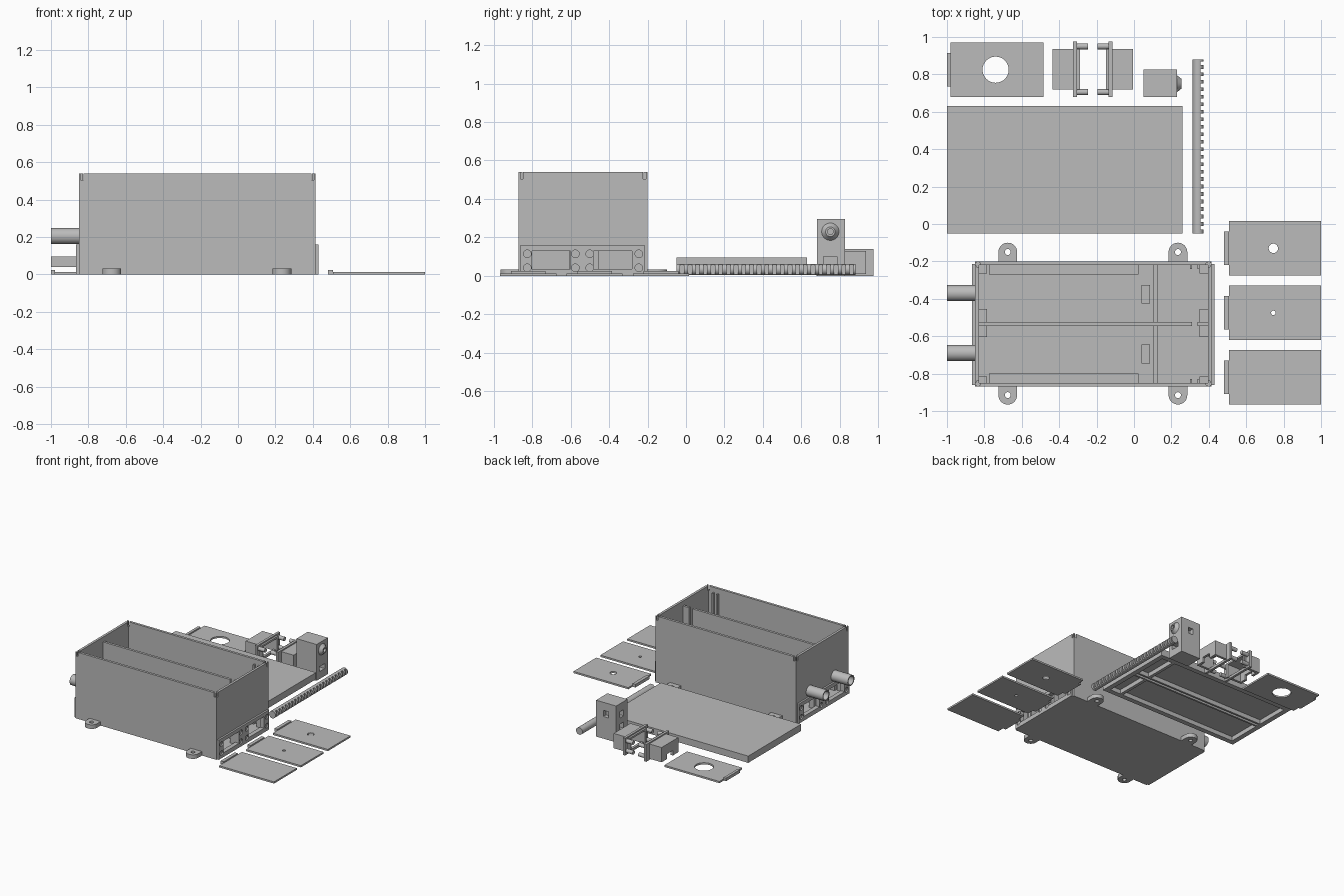
import bpy, math
from mathutils import Matrix, Vector

cube = bpy.data.objects.get("Cube")
if cube:
    bpy.data.objects.remove(cube, do_unlink=True)

import bmesh

grey = bpy.data.materials.new("plain grey")
grey.use_nodes = True
tone = (0.5, 0.5, 0.5, 1)
grey.diffuse_color = tone
grey.node_tree.nodes["Principled BSDF"].inputs["Base Color"].default_value = tone


def finish(name, bm):
    me = bpy.data.meshes.new(name)
    bm.to_mesh(me)
    bm.free()
    me.materials.append(grey)
    ob = bpy.data.objects.new(name, me)
    bpy.context.scene.collection.objects.link(ob)
    return ob


def box(name, x, y, z):
    """Block from three (low, high) ranges."""
    bm = bmesh.new()
    bmesh.ops.create_cube(bm, size=1)
    for v in bm.verts:
        v.co = Vector([(a + b) / 2 + c * (b - a) for (a, b), c in zip((x, y, z), v.co)])
    return finish(name, bm)


def rod(name, centre, radius, length, axis="Z", tip=None, sides=32):
    """Cylinder or cone along an axis."""
    bm = bmesh.new()
    bmesh.ops.create_cone(bm, cap_ends=True, segments=sides, radius1=radius,
                          radius2=radius if tip is None else tip, depth=length)
    turn = {"X": Matrix.Rotation(math.pi / 2, 4, "Y"),
            "Y": Matrix.Rotation(math.pi / 2, 4, "X"), "Z": Matrix()}[axis]
    bm.transform(Matrix.Translation(centre) @ turn)
    for f in bm.faces:
        f.smooth = len(f.verts) == 4
    for e in bm.edges:
        e.smooth = all(f.smooth for f in e.link_faces)
    return finish(name, bm)


def cut(ob, cutters):
    """Subtract each cutter, then discard it."""
    for c in cutters:
        m = ob.modifiers.new("cut", "BOOLEAN")
        m.operation, m.solver, m.object = "DIFFERENCE", "EXACT", c
    deps = bpy.context.evaluated_depsgraph_get()
    ob.data = bpy.data.meshes.new_from_object(ob.evaluated_get(deps))
    ob.modifiers.clear()
    for c in cutters:
        bpy.data.objects.remove(c, do_unlink=True)
    return ob


# Main open case
X0, X1, Y0, Y1, TOP, T = -0.85, 0.415, -0.87, -0.2, 0.54, 0.02
MID = (Y0 + Y1) / 2
case = box("case", (X0, X1), (Y0, Y1), (0, TOP))
cutters = [box("cavity", (X0 + T, X1 - T), (Y0 + T, Y1 - T), (T, 1))]
for cx, sx in ((X0, 1), (X1, -1)):
    for cy, sy in ((Y0, 1), (Y1, -1)):
        # corner notches through both walls
        for a, b, c, d in ((.009, .023, -.01, .03), (-.01, .03, .009, .023)):
            cutters.append(box("notch", sorted((cx + sx * a, cx + sx * b)),
                               sorted((cy + sy * c, cy + sy * d)), (.505, 1)))
windows = ((-0.80, -0.60), (-0.48, -0.28))
screws = (-0.825, -0.575, -0.5, -0.245)


def window_cutters(low, high):
    return [box("opening", (low, high), w, (.035, .13)) for w in windows]


cutters += window_cutters(X0 - .1, X0 + .1) + window_cutters(X1 - .1, X1 + .1)
tubes = (-0.37, -0.69)
cutters += [rod("bore", (X0, y, .205), .034, .2, "X") for y in tubes]
cut(case, cutters)

# End frames with window openings and screw holes, bosses behind them
for side, lo, hi in (("rear", X0 - .015, X0), ("front", X1, X1 + .015)):
    frame = box(side + "_end_frame", (lo, hi), (-.86, -.215), (0, .16))
    holes = window_cutters(lo - .05, hi + .05)
    for y in screws:
        for z in (.042, .115):
            holes.append(rod("screw_hole", (lo if lo < 0 else hi, y, z), .02, .02, "X", sides=16))
    cut(frame, holes)
    bx = (X0 + T, X0 + T + .045) if lo < 0 else (X1 - T - .045, X1 - T)
    for i, y in enumerate(((Y0 + T, -.815), (-.605, -.455), (-.265, Y1 - T))):
        box(f"{side}_boss_{i}", bx, y, (T, .16))

# Divider, slot guides, cross rib and floor ledges
box("divider", (X0 + T, .31), (MID - .01, MID + .01), (T, .5))
box("divider_end", (.34, X1 - T), (MID - .01, MID + .01), (T, .5))
box("cross_rib", (.105, .125), (Y0 + T, Y1 - T), (T, .16))
for i, s in enumerate((-1, 1)):
    wall = MID + s * (.335 - T)
    box(f"floor_ledge_{i}", (-.775, .025), sorted((wall, wall - s * .05)), (T, .06))
    box(f"floor_block_{i}", (.04, .085), (MID + s * .16 - .05, MID + s * .16 + .05), (T, .06))
    for x in (.30, .34):
        box(f"slot_guide_{i}", (x, x + .01), sorted((wall, wall - s * .02)), (T, .5))

# Pipe stubs
for i, y in enumerate(tubes):
    cut(rod(f"pipe_{i}", (-.915, y, .205), .043, .17, "X"),
        [rod("bore", (-.915, y, .205), .034, .3, "X")])

# Mounting ears
for x in (-.675, .235):
    for wall, y in ((Y1, -.15), (Y0, -.915)):
        ear = box("ear", (x - .05, x + .05), sorted((wall, y)), (0, .033))
        tip = rod("ear_tip", (x, y, .0165), .05, .033)
        for part in (ear, tip):
            cut(part, [rod("hole", (x, y, .02), .016, .2, sides=20)])


# Slide plates with a raised end tab and optional hole
def plate(name, x0, x1, y, tab, hole_x=0, hole=0):
    p = box(name, (x0, x1), (y - .146, y + .146), (0, .014))
    box(name + "_tab", (x0 - tab, x0 + .002), (y - .09, y + .09), (0, .025))
    if hole:
        cut(p, [rod("hole", (hole_x, y, 0), hole, .2)])


plate("slide_plate_a", .507, 1, -.13, .025, .745, .025)
plate("slide_plate_b", .507, 1, -.475, .025, .745, .012)
plate("slide_plate_c", .507, 1, -.82, .025)
plate("large_hole_plate", -.98, -.485, .825, .02, -.74, .07)

# Lid, hollow underneath, with a centre channel and a cross bar
lid = box("lid", (-1, .26), (-.05, .63), (.04, .095))
cut(lid, [box("hollow", x, y, (0, .075))
          for x in ((-.96, .10), (.125, .22)) for y in ((-.01, .265), (.315, .59))]
    + [box("channel", (-.96, .22), (.28, .30), (0, .06))])

# Toothed round bar
bar = rod("toothed_bar", (.343, .415, .034), .029, .93, "Y")
cut(bar, [box("gap", (.356, .4), (y, y + .02), (0, .08))
          for y in [-.03 + .04 * i for i in range(23)]])


# Window sockets, one mirrored, with corner pegs
def socket(name, fx, d):
    span = lambda a, b: sorted((fx + d * a, fx + d * b))
    flange = box(name + "_flange", span(0, .02), (.68, .975), (0, .14))
    cut(flange, [box("opening", span(-.1, .1), (.74, .915), (.02, .115))])
    body = box(name + "_body", span(-.11, .005), (.72, .935), (.01, .13))
    cut(body, [box("hollow", span(-.09, .1), (.74, .915), (-.1, .115)),
               box("cable_gap", span(-.2, 0), (.79, .865), (-.1, .05))])
    box(name + "_lip_top", span(.02, .035), (.72, .935), (.115, .13))
    for y in (.72, .915):
        box(name + "_lip_side", span(.02, .035), (y, y + .02), (.01, .13))
    for y in (.705, .95):
        for z in (.03, .11):
            rod(name + "_peg", (fx + d * .04, y, z), .016, .08, "X", sides=16)


socket("socket_a", -.325, 1)
socket("socket_b", -.115, -1)

# Upright block with a tapered nozzle and pockets
block = box("nozzle_block", (.05, .23), (.68, .825), (0, .295))
cut(block, [rod("bore", (.2, .75, .23), .015, .2, "X", sides=16),
            box("front_pocket", (.15, .3), (.715, .785), (.06, .1)),
            box("rear_pocket_low", (0, .09), (.73, .775), (.08, .13)),
            box("rear_pocket_high", (0, .09), (.73, .775), (.18, .23)),
            box("side_pocket", (.12, .165), (.79, .9), (.18, .23))])
cut(rod("nozzle", (.242, .75, .23), .046, .026, "X", tip=.025),
    [rod("bore", (.25, .75, .23), .015, .2, "X", sides=16)])
